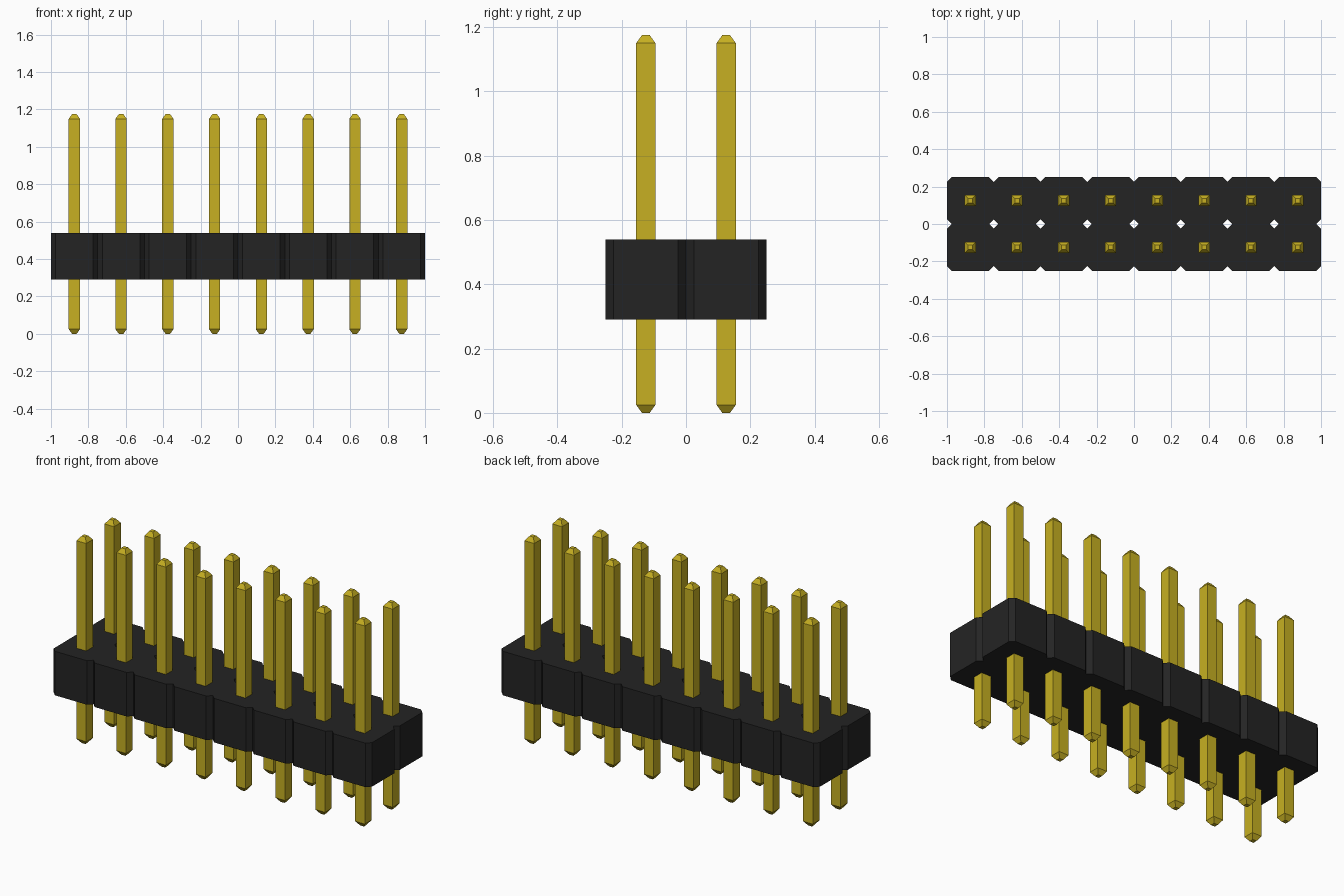
import bpy
import bmesh

cube = bpy.data.objects.get("Cube")
if cube:
    bpy.data.objects.remove(cube, do_unlink=True)

COLS, ROWS, PITCH = 8, 2, 0.25
BODY_Z = (0.29, 0.54)
CHAMFER = 0.025
PIN_TOP, PIN_HALF, TIP_HALF, TIP_LEN = 1.175, 0.03, 0.012, 0.025


def material(name, color):
    m = bpy.data.materials.new(name)
    m.use_nodes = True
    m.diffuse_color = color
    m.node_tree.nodes["Principled BSDF"].inputs["Base Color"].default_value = color
    return m


def add_object(name, mesh, location=(0, 0, 0)):
    ob = bpy.data.objects.new(name, mesh)
    ob.location = location
    bpy.context.collection.objects.link(ob)
    return ob


def finish(bm, name, mat):
    bmesh.ops.recalc_face_normals(bm, faces=bm.faces[:])
    mesh = bpy.data.meshes.new(name)
    bm.to_mesh(mesh)
    bm.free()
    mesh.materials.append(mat)
    return mesh


def cell_center(i, j):
    return (i - (COLS - 1) / 2) * PITCH, (j - (ROWS - 1) / 2) * PITCH


black = material("black plastic", (0.0176, 0.0176, 0.0176, 1))
gold = material("gold metal", (0.571, 0.434, 0.0160, 1))

# Housing: octagonal cells joined into one block, walls only where no neighbour
h, k = PITCH / 2, PITCH / 2 - CHAMFER
octagon = [(h, -k), (h, k), (k, h), (-k, h), (-h, k), (-h, -k), (-k, -h), (k, -h)]
neighbour = {0: (1, 0), 2: (0, 1), 4: (-1, 0), 6: (0, -1)}
bm = bmesh.new()
for i in range(COLS):
    for j in range(ROWS):
        cx, cy = cell_center(i, j)
        low, high = [[bm.verts.new((cx + x, cy + y, z)) for x, y in octagon] for z in BODY_Z]
        bm.faces.new(low[::-1])
        bm.faces.new(high)
        for s in range(8):
            if s in neighbour:
                di, dj = neighbour[s]
                if 0 <= i + di < COLS and 0 <= j + dj < ROWS:
                    continue
            t = (s + 1) % 8
            bm.faces.new((low[s], low[t], high[t], high[s]))
bmesh.ops.remove_doubles(bm, verts=bm.verts[:], dist=0.0005)
add_object("housing", finish(bm, "housing", black))

# Pin: square rod with tapered ends
bm = bmesh.new()
profile = [(TIP_HALF, 0), (PIN_HALF, TIP_LEN), (PIN_HALF, PIN_TOP - TIP_LEN), (TIP_HALF, PIN_TOP)]
rings = [[bm.verts.new((sx * r, sy * r, z)) for sx, sy in ((-1, -1), (1, -1), (1, 1), (-1, 1))]
         for r, z in profile]
for a, b in zip(rings, rings[1:]):
    for s in range(4):
        t = (s + 1) % 4
        bm.faces.new((a[s], a[t], b[t], b[s]))
bm.faces.new(rings[0][::-1])
bm.faces.new(rings[-1])
pin_mesh = finish(bm, "pin", gold)

# Two rows of pins share one mesh
for j, row in enumerate(("front", "back")):
    for i in range(COLS):
        add_object(f"{row}_pin_{i + 1}", pin_mesh, (*cell_center(i, j), 0))
